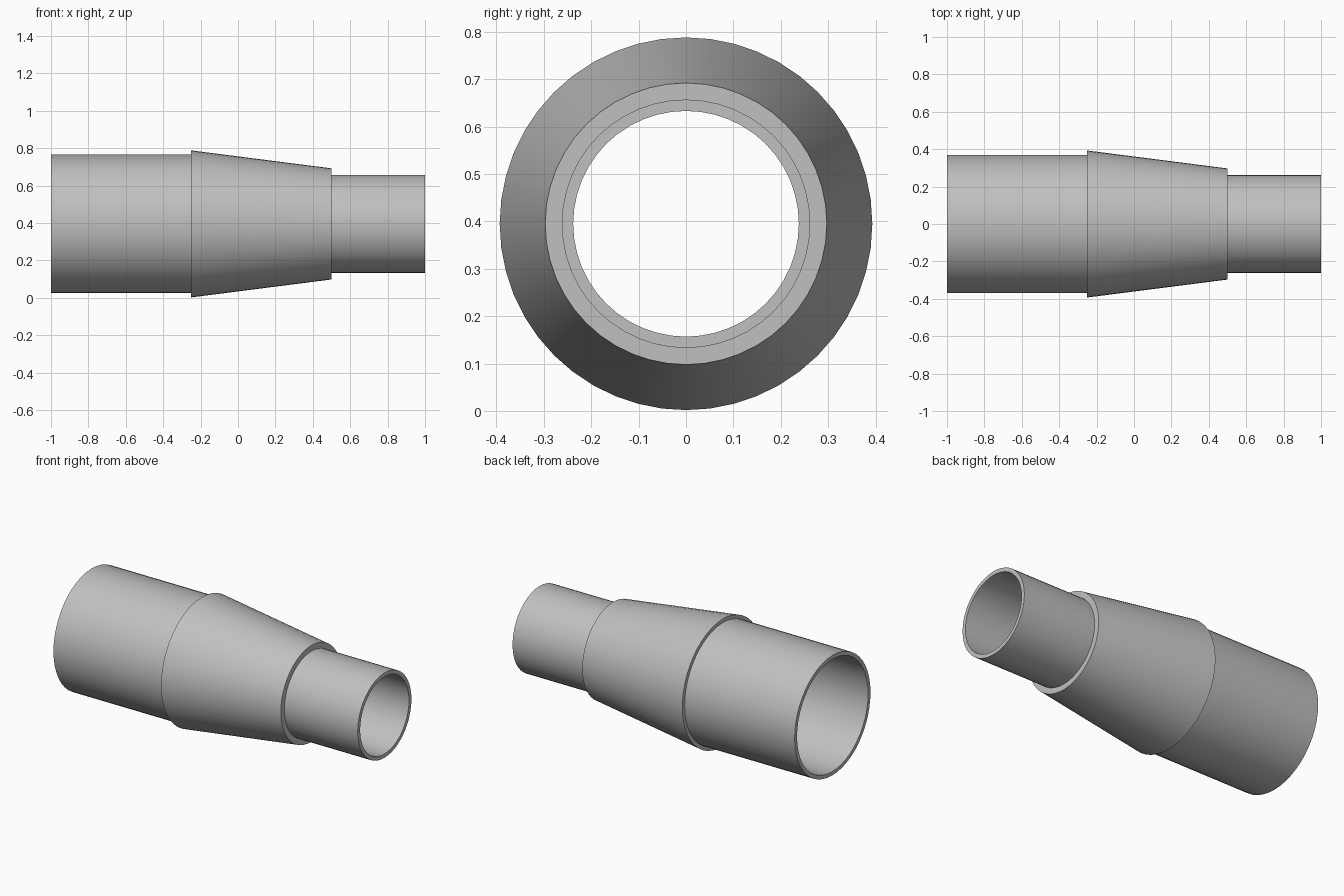
import bpy, bmesh, math
from mathutils import Matrix, Vector

cube = bpy.data.objects.get("Cube")
if cube:
    bpy.data.objects.remove(cube, do_unlink=True)

SEGMENTS = 48
AXIS_HEIGHT = 0.395

# Plain grey material
grey = bpy.data.materials.new("light_grey")
grey.use_nodes = True
colour = (0.53, 0.53, 0.53, 1)
grey.diffuse_color = colour
grey.node_tree.nodes["Principled BSDF"].inputs["Base Color"].default_value = colour


def lathe_x(name, profile, material):
    """Revolve a closed (x, radius) profile around the x axis."""
    bm = bmesh.new()
    rings = []
    for i in range(SEGMENTS):
        turn = Matrix.Rotation(2 * math.pi * i / SEGMENTS, 3, 'X')
        rings.append([bm.verts.new(turn @ Vector((x, 0, r))) for x, r in profile])
    count = len(profile)
    for i, ring in enumerate(rings):
        following = rings[(i + 1) % SEGMENTS]
        for j in range(count):
            k = (j + 1) % count
            bm.faces.new((ring[j], ring[k], following[k], following[j]))
    bmesh.ops.recalc_face_normals(bm, faces=bm.faces)
    mesh = bpy.data.meshes.new(name)
    bm.to_mesh(mesh)
    bm.free()
    mesh.materials.append(material)
    obj = bpy.data.objects.new(name, mesh)
    bpy.context.collection.objects.link(obj)
    obj.location.z = AXIS_HEIGHT
    bpy.ops.object.select_all(action='DESELECT')
    obj.select_set(True)
    bpy.context.view_layer.objects.active = obj
    # Keep the shallow bends between bore and taper crisp
    bpy.ops.object.shade_smooth_by_angle(angle=math.radians(7.6))
    return obj


# Wide pipe, tapered collar and narrow pipe as one hollow body
outside = [(-1, 0.37), (-0.25, 0.37), (-0.25, 0.393),
           (0.5, 0.297), (0.5, 0.262), (1, 0.262)]
bore = [(1, 0.238), (0.5, 0.238), (-0.25, 0.346), (-1, 0.346)]
lathe_x("pipe_reducer", outside + bore, grey)
